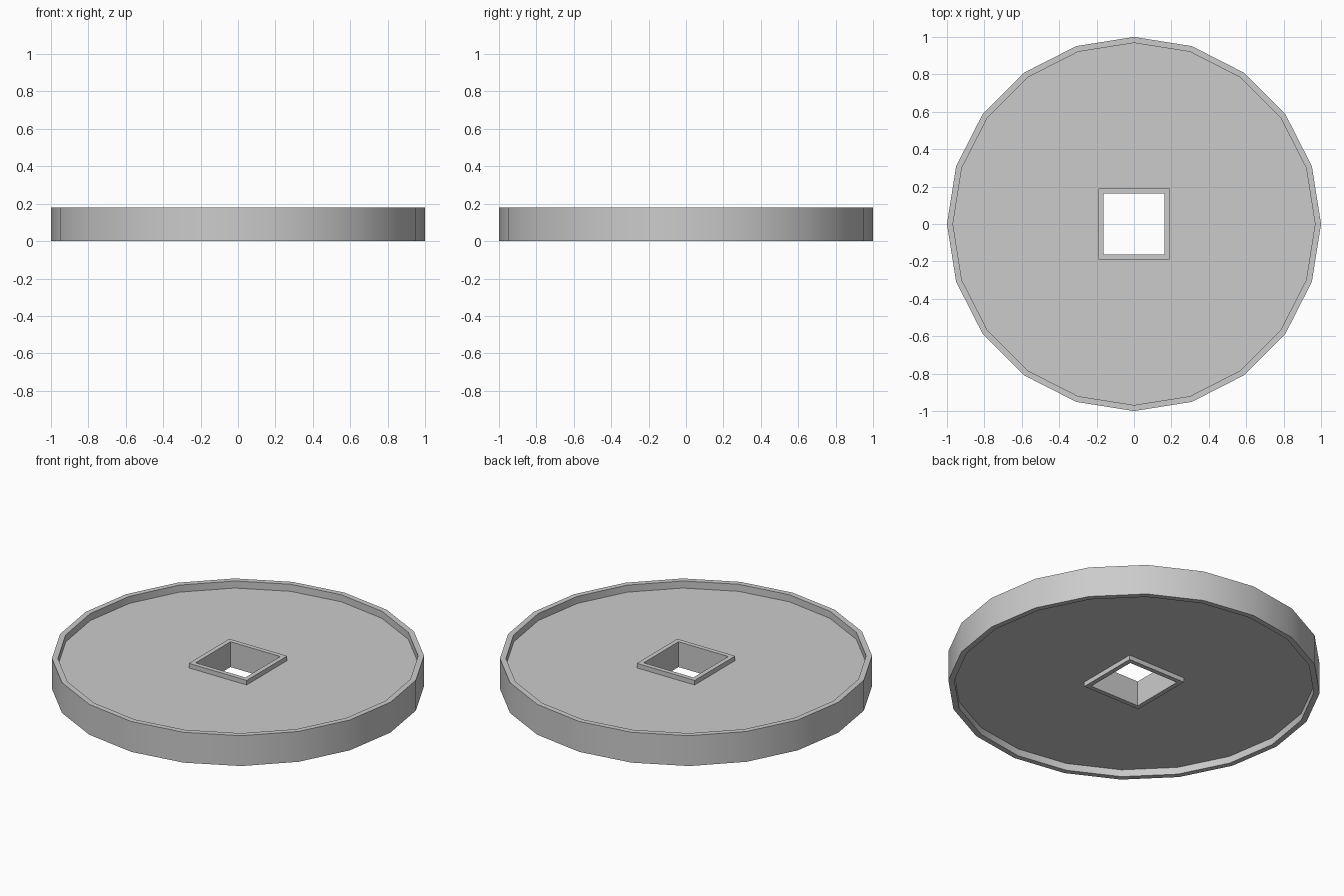
import bpy, bmesh
from math import cos, sin, pi

if "Cube" in bpy.data.objects:
    bpy.data.objects.remove(bpy.data.objects["Cube"])

H = 0.18              # overall thickness
FLOOR = 0.138         # recessed face height
LIP = 0.165           # top of the square border


def ring(bm, sides, radius, z, start=0.0):
    return [bm.verts.new((radius * cos(start + 2 * pi * i / sides),
                          radius * sin(start + 2 * pi * i / sides), z))
            for i in range(sides)]


def sweep(bm, profile, sides, start=0.0):
    """Join successive rings with quads; return the rings."""
    rings = [ring(bm, sides, r, z, start) for r, z in profile]
    for a, b in zip(rings, rings[1:]):
        for i in range(sides):
            j = (i + 1) % sides
            bm.faces.new((a[i], a[j], b[j], b[i]))
    return rings


def loop_edges(bm, verts):
    pairs = zip(verts, verts[1:] + verts[:1])
    return [bm.edges.get(p) or bm.edges.new(p) for p in pairs]


bm = bmesh.new()

# Twenty-sided raised rim
rim = sweep(bm, [(0.968, FLOOR), (0.968, H), (1, H), (1, 0),
                 (0.968, 0), (0.968, H - FLOOR)], 20)

# Square hole with a raised border on both faces
d = 2 ** 0.5
hole = sweep(bm, [(0.19 * d, FLOOR), (0.19 * d, LIP), (0.163 * d, LIP),
                  (0.163 * d, H - LIP), (0.19 * d, H - LIP),
                  (0.19 * d, H - FLOOR)], 4, pi / 4)

# Recessed flat faces, top and bottom
for k, up in ((0, 1), (-1, -1)):
    edges = loop_edges(bm, rim[k]) + loop_edges(bm, hole[k])
    bmesh.ops.triangle_fill(bm, use_beauty=True, use_dissolve=False,
                            edges=edges, normal=(0, 0, up))

bmesh.ops.recalc_face_normals(bm, faces=bm.faces[:])
mesh = bpy.data.meshes.new("holed_disc")
bm.to_mesh(mesh)
bm.free()

disc = bpy.data.objects.new("holed_disc", mesh)
bpy.context.collection.objects.link(disc)
bpy.context.view_layer.objects.active = disc
disc.select_set(True)
bpy.ops.object.shade_smooth_by_angle(angle=pi / 6)
